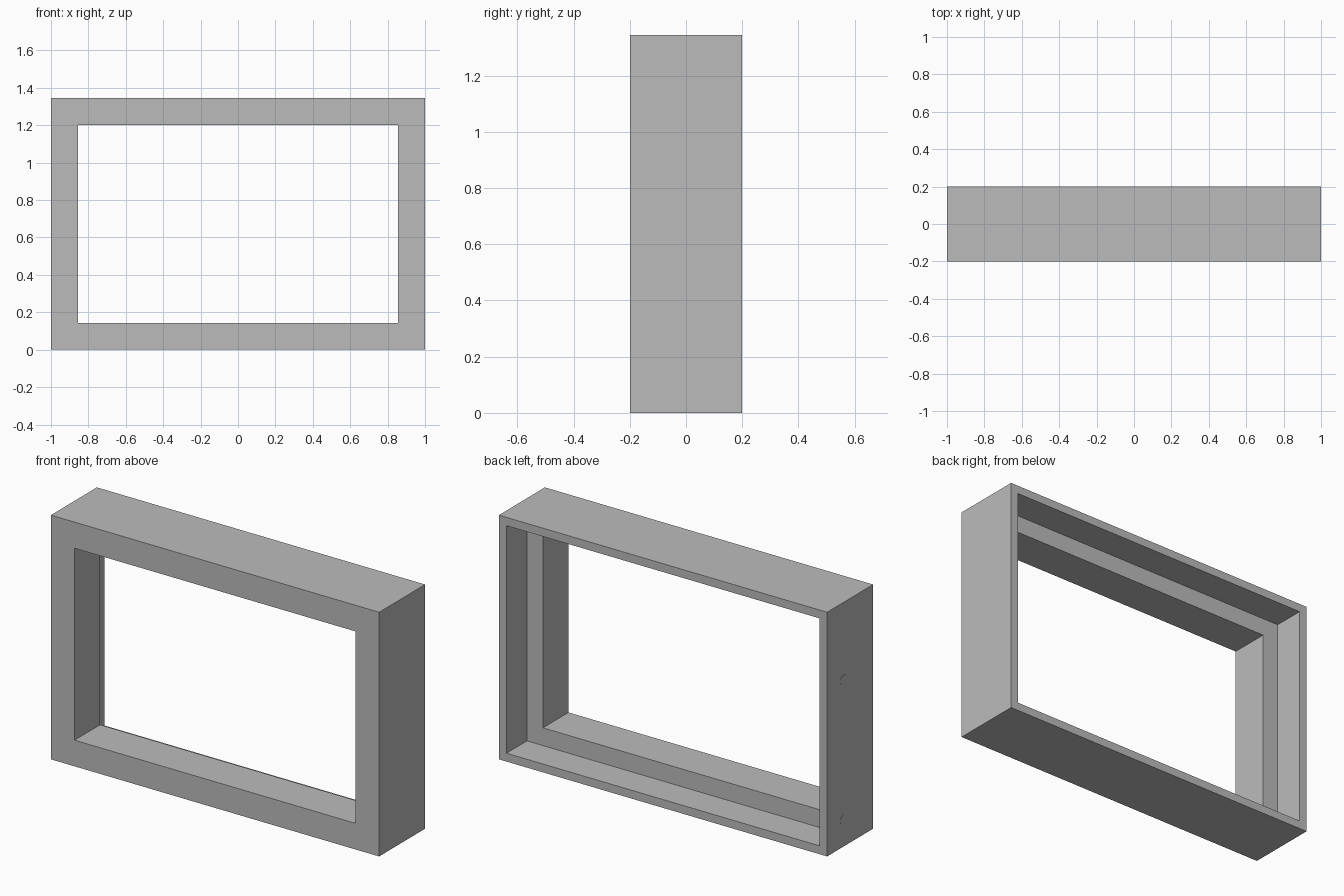
import bpy, bmesh, math
from mathutils import Matrix

if "Cube" in bpy.data.objects:
    bpy.data.objects.remove(bpy.data.objects["Cube"])

W, H, D = 1.0, 1.345, 0.2   # half width, height, half depth

grey = bpy.data.materials.new("plain_grey")
grey.diffuse_color = (0.5, 0.5, 0.5, 1)
grey.use_nodes = True
grey.node_tree.nodes["Principled BSDF"].inputs["Base Color"].default_value = grey.diffuse_color


def make_object(name, bm):
    bmesh.ops.recalc_face_normals(bm, faces=bm.faces)
    mesh = bpy.data.meshes.new(name)
    bm.to_mesh(mesh)
    bm.free()
    mesh.materials.append(grey)
    obj = bpy.data.objects.new(name, mesh)
    bpy.context.collection.objects.link(obj)
    return obj


# Frame: stepped cross-section (inset from outer edge, y) swept round a rectangle
profile = [(0, -D), (0, D), (0.046, D), (0.046, 0.022), (0.144, 0.022), (0.144, -D)]
bm = bmesh.new()
loops = []
for inset, y in profile:
    x, lo, hi = W - inset, inset, H - inset
    loops.append([bm.verts.new((px, y, pz))
                  for px, pz in ((-x, lo), (x, lo), (x, hi), (-x, hi))])
for i, a in enumerate(loops):
    b = loops[(i + 1) % len(loops)]
    for k in range(4):
        n = (k + 1) % 4
        bm.faces.new((a[k], a[n], b[n], b[k]))
make_object("box_frame", bm)

# Two small round caps set almost flush in the left side
for i, z in enumerate((0.15, 0.917)):
    bm = bmesh.new()
    place = Matrix.Translation((-W + 0.002, 0.057, z)) @ Matrix.Rotation(math.pi / 2, 4, 'Y')
    bmesh.ops.create_cone(bm, cap_ends=True, segments=20, radius1=0.028,
                          radius2=0.028, depth=0.006, matrix=place)
    make_object("side_cap_%d" % (i + 1), bm)
